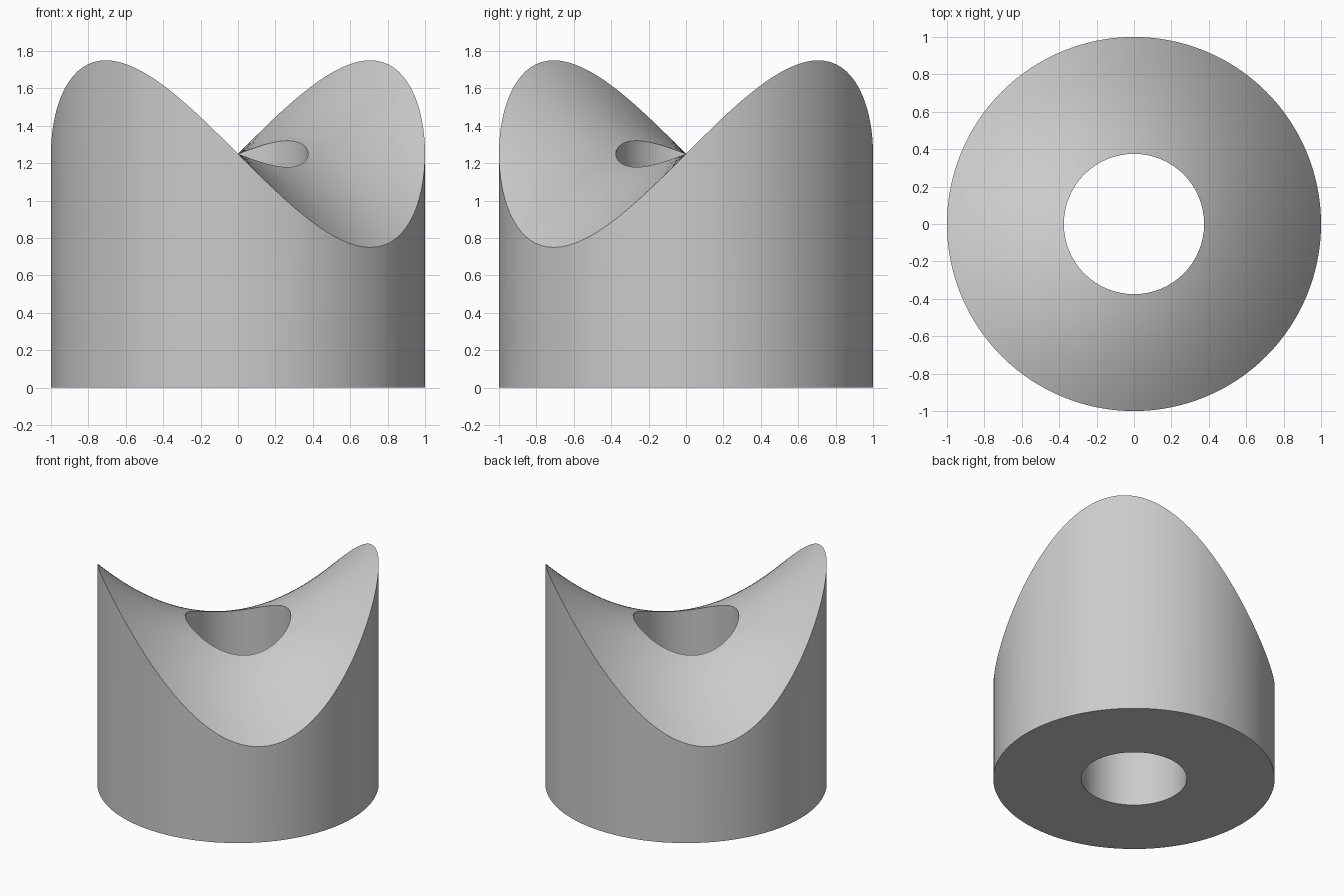
import bpy
import bmesh
from math import cos, sin, pi, radians

OUTER, INNER, MID_HEIGHT = 1.0, 0.375, 1.25
SEGMENTS, SADDLE_STEPS = 128, 16

cube = bpy.data.objects.get("Cube")
if cube:
    bpy.data.objects.remove(cube, do_unlink=True)

# Plain grey material
grey = bpy.data.materials.new("light grey")
grey.use_nodes = True
colour = (0.6, 0.6, 0.6, 1)
grey.diffuse_color = colour
grey.node_tree.nodes["Principled BSDF"].inputs["Base Color"].default_value = colour

# Cross-section: flat base, then the saddle from outer rim to bore
section = [(INNER, False), (OUTER, False)]
for i in range(SADDLE_STEPS + 1):
    section.append((OUTER + (INNER - OUTER) * i / SADDLE_STEPS, True))

# Sweep the section around z; the top follows the saddle z = mid + x * y
bm = bmesh.new()
columns = []
for s in range(SEGMENTS):
    a = 2 * pi * s / SEGMENTS
    column = []
    for r, on_top in section:
        x, y = r * cos(a), r * sin(a)
        column.append(bm.verts.new((x, y, MID_HEIGHT + x * y if on_top else 0)))
    columns.append(column)

for s, here in enumerate(columns):
    there = columns[(s + 1) % SEGMENTS]
    for i in range(len(section)):
        j = (i + 1) % len(section)
        bm.faces.new((here[i], there[i], there[j], here[j]))
bmesh.ops.recalc_face_normals(bm, faces=bm.faces)

mesh = bpy.data.meshes.new("saddle_topped_tube")
bm.to_mesh(mesh)
bm.free()
mesh.materials.append(grey)
tube = bpy.data.objects.new("saddle_topped_tube", mesh)
bpy.context.collection.objects.link(tube)

# Smooth walls and saddle, crisp rims
bpy.ops.object.select_all(action="DESELECT")
tube.select_set(True)
bpy.context.view_layer.objects.active = tube
bpy.ops.object.shade_smooth_by_angle(angle=radians(30))
